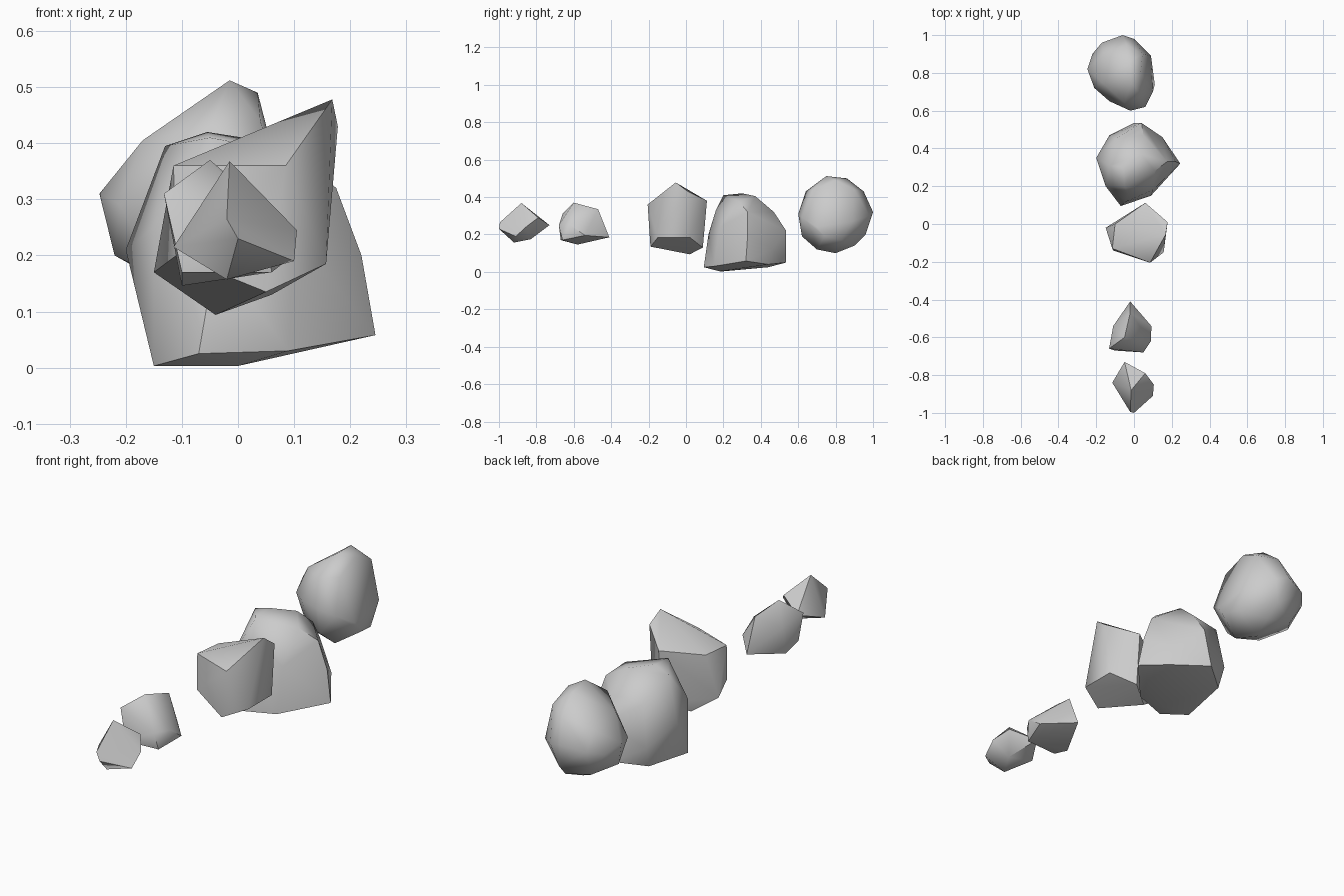
import bpy, bmesh, math


def rock(name, points):
    """Faceted boulder: the hull around a few corner points, softly shaded."""
    bm = bmesh.new()
    for p in points:
        bm.verts.new(p)
    res = bmesh.ops.convex_hull(bm, input=bm.verts[:])
    junk = {g for g in res["geom_interior"] + res["geom_unused"]
            if isinstance(g, bmesh.types.BMVert) and g.is_valid}
    bmesh.ops.delete(bm, geom=list(junk), context='VERTS')
    bmesh.ops.recalc_face_normals(bm, faces=bm.faces[:])
    for f in bm.faces:
        f.smooth = True
    for e in bm.edges:
        e.smooth = e.calc_face_angle(0) < math.radians(50)
    mesh = bpy.data.meshes.new(name)
    bm.to_mesh(mesh)
    bm.free()
    ob = bpy.data.objects.new(name, mesh)
    bpy.context.collection.objects.link(ob)
    return ob


# Smallest rock at the front
rock("pebble_front", [
    (-.015, -.88, .368), (0, -1, .23), (-.02, -.995, .265), (-.115, -.84, .215),
    (-.05, -.73, .25), (.105, -.85, .245), (.1, -.91, .19), (.06, -.79, .29),
    (-.02, -.92, .157), (.03, -.83, .175)])

# Second small rock
rock("pebble_second", [
    (-.05, -.6, .37), (-.132, -.66, .31), (-.1, -.58, .146), (-.1, -.67, .17),
    (.05, -.68, .25), (.06, -.66, .17), (.092, -.54, .195), (.09, -.62, .25),
    (-.02, -.41, .185), (-.02, -.47, .335), (-.11, -.54, .28)])

# Middle rock
rock("middle_rock", [
    (.168, -.055, .478), (.178, .01, .43), (.157, -.15, .185), (-.04, .02, .094),
    (-.15, -.02, .17), (-.115, -.13, .36), (.06, .112, .38), (.085, -.205, .36),
    (.05, -.19, .135), (.06, .09, .13), (-.11, -.14, .2), (.157, .02, .185),
    (-.1, .0, .36)])

# Largest rock, resting on the ground
rock("large_rock", [
    (-.055, .3, .42), (-.05, .2, .41), (.04, .37, .405), (-.13, .31, .395),
    (.11, .28, .38), (.175, .33, .32), (.05, .47, .32), (-.1, .45, .31),
    (-.2, .35, .21), (.22, .33, .2), (.04, .535, .22), (0, .535, .05),
    (-.13, .47, .12), (.15, .46, .12), (.245, .32, .058), (.16, .44, .04),
    (-.15, .2, .003), (0, .18, .003), (-.07, .095, .025), (.09, .15, .03),
    (-.04, .12, .2), (-.03, .16, .33), (.1, .18, .24), (-.15, .2, .25),
    (-.12, .44, .025)])

# Round rear rock with one broad sloping side
rock("rear_rock", [
    # broad right side
    (.035, .8, .49), (.04, .68, .44), (.045, .9, .44), (.09, .89, .27),
    (.1, .7, .24), (.11, .74, .19), (.06, .62, .29), (.09, .83, .17),
    # crown
    (-.015, .75, .512), (-.03, .86, .5), (-.04, .95, .43), (-.05, .64, .43),
    (-.17, .75, .405), (-.16, .9, .38),
    # waist
    (-.06, 1, .32), (0, .98, .3), (-.02, .6, .31), (-.13, .65, .3),
    (-.21, .72, .29), (-.247, .82, .31), (-.22, .9, .28), (-.17, .96, .3),
    # underside
    (-.22, .8, .2), (-.03, .96, .2), (-.02, .62, .19), (-.15, .9, .17),
    (-.14, .7, .16), (-.02, .9, .14), (0, .7, .12), (-.04, .8, .1)])
